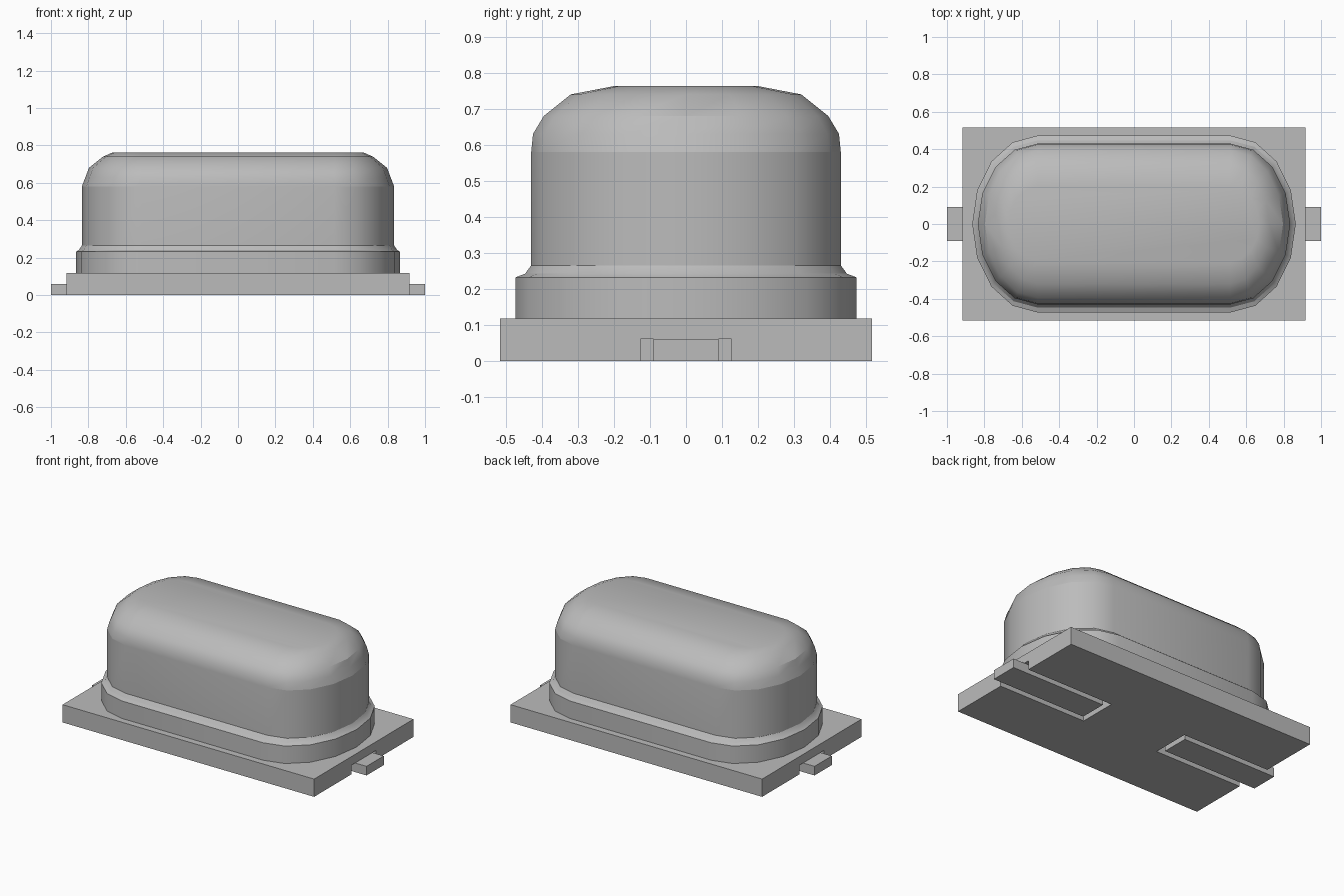
import bpy, bmesh, math

cube = bpy.data.objects.get("Cube")
if cube:
    bpy.data.objects.remove(cube, do_unlink=True)

metal = bpy.data.materials.new("light_grey")
metal.use_nodes = True
grey = (0.5, 0.5, 0.5, 1)
metal.diffuse_color = grey
metal.node_tree.nodes["Principled BSDF"].inputs["Base Color"].default_value = grey


def add_object(name, bm):
    bmesh.ops.recalc_face_normals(bm, faces=bm.faces)
    mesh = bpy.data.meshes.new(name)
    bm.to_mesh(mesh)
    bm.free()
    mesh.materials.append(metal)
    obj = bpy.data.objects.new(name, mesh)
    bpy.context.collection.objects.link(obj)
    return obj


def box(name, x0, x1, half_y, z0, z1):
    bm = bmesh.new()
    bmesh.ops.create_cube(bm, size=1)
    for v in bm.verts:
        v.co = ((x0 + x1) / 2 + v.co.x * (x1 - x0),
                v.co.y * 2 * half_y,
                (z0 + z1) / 2 + v.co.z * (z1 - z0))
    return add_object(name, bm)


# Base plate with a slot under each end, and a flat lead in each slot
LEAD_TOP = 0.06
base = box("base_plate", -0.917, 0.917, 0.517, 0, 0.117)
for side, sign in (("left", 1), ("right", -1)):
    slot = box("slot_cutter", *sorted((sign * 0.28, sign * 1.1)), 0.127, -0.1, LEAD_TOP)
    slot.hide_render = True
    cut = base.modifiers.new("slot", "BOOLEAN")
    cut.operation = "DIFFERENCE"
    cut.solver = "EXACT"
    cut.object = slot
    bpy.context.view_layer.objects.active = base
    bpy.ops.object.modifier_apply(modifier=cut.name)
    bpy.data.objects.remove(slot, do_unlink=True)
    box(side + "_lead", *sorted((sign * 0.315, sign)), 0.09, 0, LEAD_TOP)

# Metal can: rounded-end outlines lofted upward through flange, fillet, wall and dome
HALF_STRAIGHT = 0.515
SEGMENTS = 8
RIM = 0.58


def outline(end_radius, half_width):
    points = []
    for sign in (1, -1):
        for i in range(SEGMENTS + 1):
            a = math.pi * (i / SEGMENTS - 0.5)
            points.append((sign * (HALF_STRAIGHT + end_radius * math.cos(a)),
                           sign * half_width * math.sin(a)))
    return points


# Height, end radius, half width
levels = [(0.117, 0.35, 0.473), (0.232, 0.35, 0.473), (0.242, 0.335, 0.447),
          (0.265, 0.32, 0.43), (RIM, 0.32, 0.43), (0.63, 0.301, 0.425),
          (0.68, 0.282, 0.395), (0.74, 0.207, 0.32), (0.763, 0.155, 0.2)]
bm = bmesh.new()
rings = [[bm.verts.new((x, y, z)) for x, y in outline(r, w)] for z, r, w in levels]
for low, high in zip(rings, rings[1:]):
    for i in range(len(low)):
        j = (i + 1) % len(low)
        bm.faces.new((low[i], low[j], high[j], high[i]))
bm.faces.new(rings[0])
bm.faces.new(rings[-1])
can = add_object("metal_can", bm)

bpy.ops.object.select_all(action="DESELECT")
can.select_set(True)
bpy.context.view_layer.objects.active = can
bpy.ops.object.shade_smooth_by_angle(angle=math.radians(30))

# Crease where the dome ends meet the wall
bm = bmesh.new()
bm.from_mesh(can.data)
for edge in bm.edges:
    a, b = (v.co for v in edge.verts)
    at_rim = abs(a.z - RIM) < 0.001 and abs(b.z - RIM) < 0.001
    if at_rim and a.x * b.x > 0:
        edge.smooth = False
bm.to_mesh(can.data)
bm.free()
